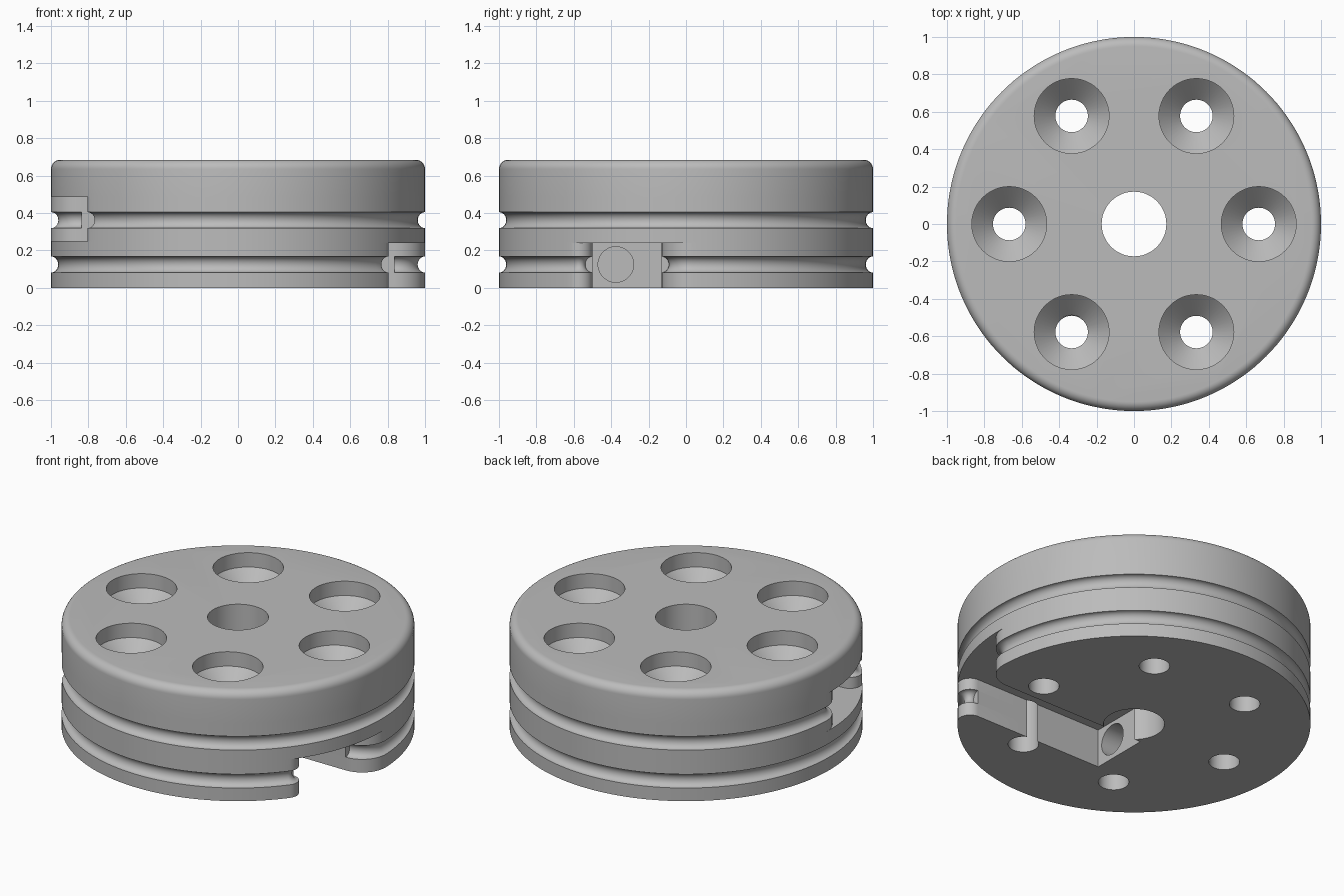
import bpy, bmesh, math
from math import sin, cos, pi, asin

if "Cube" in bpy.data.objects:
    bpy.data.objects.remove(bpy.data.objects["Cube"])

TAU = 2 * pi
H = 0.685                      # overall height
Y0, Y1, XEND = -0.50, -0.13, -0.155   # cord slot walls and inner end
F0, F1 = 0.07, 0.163           # rounded mouth radii of the slot
T0 = asin((Y0 - F0) / (1 - F0))       # rim angles where the mouth begins
T1 = asin((Y1 + F1) / (1 - F1))
GROOVE = 0.043

metal = bpy.data.materials.new("plain_grey")
metal.diffuse_color = (0.5, 0.5, 0.5, 1)
metal.use_nodes = True
metal.node_tree.nodes["Principled BSDF"].inputs["Base Color"].default_value = metal.diffuse_color

# shared rim angles, so every layer meets vertex to vertex
angles = [i * TAU / 144 for i in range(144)]
special = [a % TAU for a in (T0, T1, pi - T0, pi - T1)]
angles = sorted([a for a in angles if all(abs(a - s) > 0.008 for s in special)] + special)


def arc(cx, cy, r, a, b, n=10):
    """Points with outward normals along a fillet."""
    out = []
    for i in range(n + 1):
        t = a + (b - a) * i / n
        out.append((cx + r * cos(t), cy + r * sin(t), cos(t), sin(t)))
    return out


def slot_path():
    """Mouth fillet, wall, inner end, wall, mouth fillet."""
    p = arc((1 - F0) * cos(T0), Y0 - F0, F0, T0, pi / 2)
    q = arc((1 - F1) * cos(T1), Y1 + F1, F1, -pi / 2, T1)
    wall = [(p[-1][0], Y0), (XEND, Y0), (XEND, Y1), (q[0][0], Y1)]
    return p + [(x, y, 0, 0) for x, y in wall] + q


def rim(lo, hi):
    return [(cos(a), sin(a), cos(a), sin(a)) for a in angles if lo < a < hi]


def flip(points, mirrored):
    return [(-x, y, -nx, ny) for x, y, nx, ny in points] if mirrored else points


bm = bmesh.new()


def ring(points, z, inset=0):
    return [bm.verts.new((x - nx * inset, y - ny * inset, z)) for x, y, nx, ny in points]


def loft(points, rows):
    """Skin an outline through (height, inset) rows."""
    rings = [ring(points, z, d) for z, d in rows]
    n = len(points)
    for a, b in zip(rings, rings[1:]):
        for i in range(n):
            j = (i + 1) % n
            bm.faces.new((a[i], a[j], b[j], b[i]))


def groove_rows(z0, zc, z1):
    rows = [(z0, 0)]
    for i in range(13):
        t = -pi / 2 + pi * i / 12
        rows.append((zc + GROOVE * sin(t), GROOVE * cos(t) * 0.9 if 0 < i < 12 else 0))
    return rows + [(z1, 0)]


def slot_outline(mirrored):
    # the rim arc is sampled from the shared angles on the unmirrored side
    eps = 1e-5
    if mirrored:
        outer = [(-x, y, -nx, ny) for x, y, nx, ny in rim(-1, 7)]
        outer.sort(key=lambda p: math.atan2(p[1], p[0]) % TAU)
    else:
        outer = rim(-1, 7)
    lo, hi = T1 % TAU, T0 % TAU
    keep = [p for p in outer if lo + eps < math.atan2(p[1], p[0]) % TAU < hi - eps]
    gap = [p for p in outer if p not in keep]
    gap = [p for p in gap if T0 + eps < math.atan2(p[1], p[0]) < T1 - eps]
    gap.sort(key=lambda p: -math.atan2(p[1], p[0]))
    return flip(keep + slot_path(), mirrored), flip(slot_path() + gap, mirrored)


def cap(points, z):
    clean = []
    for p in points:
        if not clean or math.dist(p[:2], clean[-1][:2]) > 1e-6:
            clean.append(p)
    bm.faces.new(ring(clean, z))


# lower grooved layer with a slot open to the underside
outline, hollow = slot_outline(False)
cap(outline, 0)
loft(outline, groove_rows(0, 0.125, 0.24))
cap(hollow, 0.24)

# thin web, then the upper grooved layer with the mirrored slot
circle = rim(-1, 7)
loft(circle, [(0.24, 0), (0.25, 0)])
outline, hollow = slot_outline(True)
cap(hollow, 0.25)
loft(outline, groove_rows(0.25, 0.362, 0.485))
cap(hollow, 0.485)

# plain top layer with a rounded edge
R = 0.05
edge = [(H - R + R * sin(i * pi / 16), R - R * cos(i * pi / 16)) for i in range(9)]
loft(circle, [(0.485, 0)] + edge)
bm.faces.new(ring([(x * (1 - R), y * (1 - R), 0, 0) for x, y, _, _ in circle], H))

bmesh.ops.remove_doubles(bm, verts=bm.verts, dist=1e-5)
bmesh.ops.recalc_face_normals(bm, faces=bm.faces)
mesh = bpy.data.meshes.new("pulley_body")
bm.to_mesh(mesh)
bm.free()
body = bpy.data.objects.new("pulley_body", mesh)
bpy.context.collection.objects.link(body)
mesh.materials.append(metal)


def turned_cutter(name, profile, location, axis_x=False, n=48):
    """Closed turned solid from (radius, height) pairs."""
    b = bmesh.new()
    rings = [[b.verts.new((r * cos(i * TAU / n), r * sin(i * TAU / n), z)) for i in range(n)]
             for r, z in profile]
    for p, q in zip(rings, rings[1:]):
        for i in range(n):
            b.faces.new((p[i], p[i - 1], q[i - 1], q[i]))
    b.faces.new(rings[0])
    b.faces.new(rings[-1])
    bmesh.ops.recalc_face_normals(b, faces=b.faces)
    m = bpy.data.meshes.new(name)
    b.to_mesh(m)
    b.free()
    m.materials.append(metal)
    ob = bpy.data.objects.new(name, m)
    ob.location = location
    if axis_x:
        ob.rotation_euler = (0, pi / 2, 0)
    bpy.context.collection.objects.link(ob)
    ob.hide_render = True
    return ob


# centre bore, six countersunk screw holes and two blind cord holes
cutters = [turned_cutter("centre_bore_cutter", [(0.173, -0.1), (0.173, 0.8)], (0, 0, 0))]
screw = [(0.087, -0.1), (0.087, 0.482), (0.2, 0.595), (0.2, 0.8)]
for i in range(6):
    a = i * pi / 3
    cutters.append(turned_cutter("screw_hole_cutter", screw,
                                 (0.667 * cos(a), 0.667 * sin(a), 0)))
for s, z in ((-1, 0.125), (1, 0.365)):
    cutters.append(turned_cutter("cord_hole_cutter", [(0.095, -0.2), (0.095, 0.2)],
                                 (s * 0.305, -0.375, z), True))

bpy.context.view_layer.objects.active = body
body.select_set(True)
for c in cutters:
    mod = body.modifiers.new("cut", 'BOOLEAN')
    mod.operation = 'DIFFERENCE'
    mod.solver = 'EXACT'
    mod.object = c
    bpy.ops.object.modifier_apply(modifier=mod.name)
for c in cutters:
    bpy.data.objects.remove(c)
bpy.ops.object.shade_smooth_by_angle(angle=math.radians(30))
